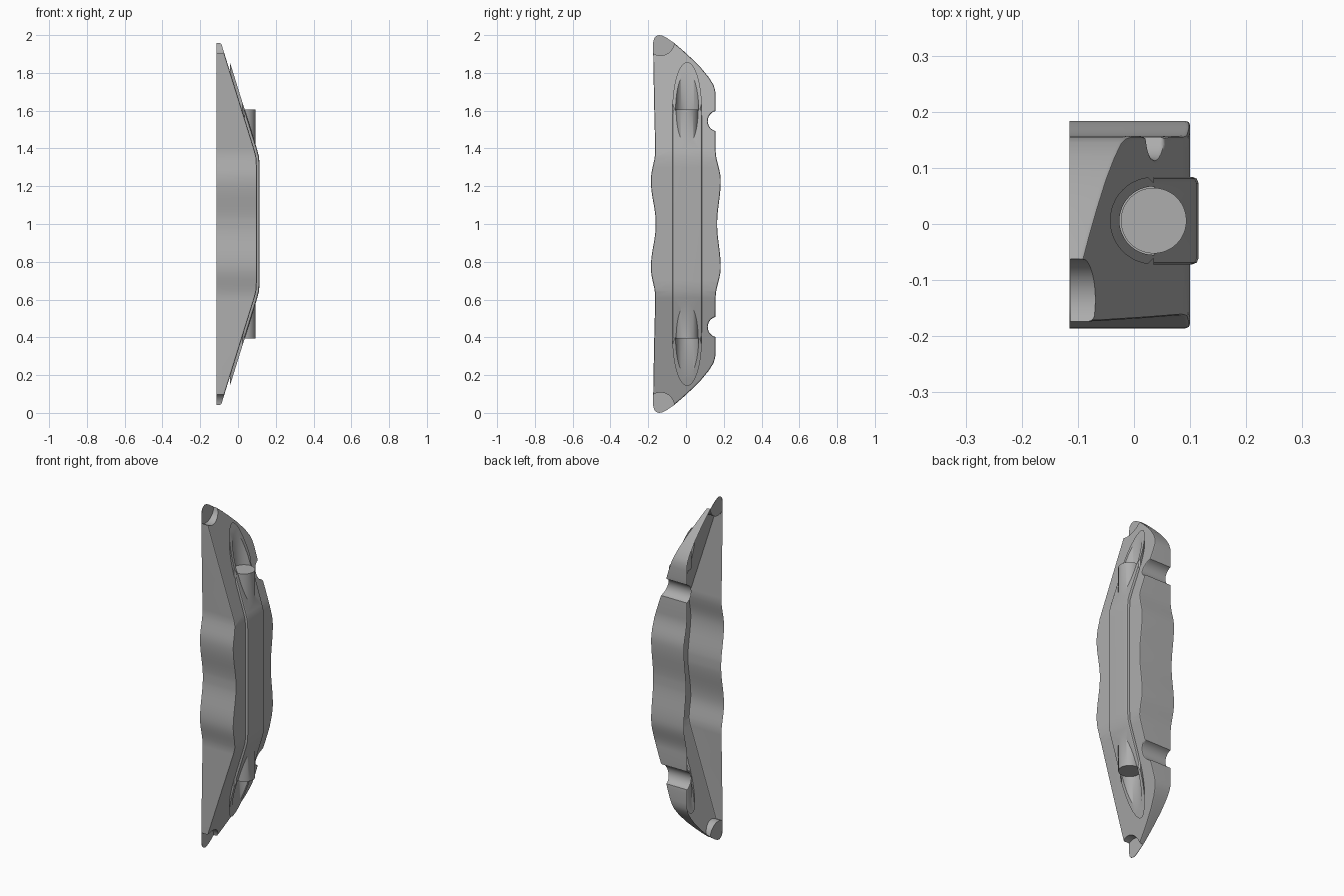
import bpy, bmesh, math

if "Cube" in bpy.data.objects:
    bpy.data.objects.remove(bpy.data.objects["Cube"])

grey = bpy.data.materials.new("plain_grey")
grey.diffuse_color = (0.42, 0.42, 0.42, 1)
grey.use_nodes = True
grey.node_tree.nodes["Principled BSDF"].inputs["Base Color"].default_value = grey.diffuse_color
CY = 0.006          # centre line of the raised rib and pins
BACK = -0.115


def prism(name, pts, axis, lo, hi):
    """Extrude a closed 2D outline along one axis."""
    place = {"x": lambda p, h: (h, p[0], p[1]),
             "y": lambda p, h: (p[0], h, p[1]),
             "z": lambda p, h: (p[0], p[1], h)}[axis]
    bm = bmesh.new()
    a = [bm.verts.new(place(p, lo)) for p in pts]
    b = [bm.verts.new(place(p, hi)) for p in pts]
    bm.faces.new(a)
    bm.faces.new(b)
    n = len(pts)
    for i in range(n):
        j = (i + 1) % n
        bm.faces.new((a[i], a[j], b[j], b[i]))
    bmesh.ops.recalc_face_normals(bm, faces=bm.faces)
    me = bpy.data.meshes.new(name)
    bm.to_mesh(me)
    bm.free()
    me.materials.append(grey)
    ob = bpy.data.objects.new(name, me)
    bpy.context.collection.objects.link(ob)
    return ob


def boolean(ob, tool, op):
    m = ob.modifiers.new("bool", "BOOLEAN")
    m.operation, m.solver, m.object = op, "EXACT", tool
    bpy.context.view_layer.objects.active = ob
    bpy.ops.object.modifier_apply(modifier=m.name)
    bpy.data.objects.remove(tool)


def round_front(ob, width, segs):
    """Soften the edges between the front faces and the side walls."""
    bm = bmesh.new()
    bm.from_mesh(ob.data)
    edges = []
    for e in bm.edges:
        if len(e.link_faces) == 2:
            n = sorted(f.normal.x for f in e.link_faces)
            if n[1] > 0.5 and abs(n[0]) < 0.05:
                edges.append(e)
    bmesh.ops.bevel(bm, geom=edges, offset=width, segments=segs, profile=0.5,
                    affect="EDGES", clamp_overlap=False)
    bm.to_mesh(ob.data)
    bm.free()


def circle(cx, cy, r, n=48):
    return [(cx + r * math.cos(2 * math.pi * i / n),
             cy + r * math.sin(2 * math.pi * i / n)) for i in range(n)]


def mirror_z(half):
    return half + [(a, 2 - b) for a, b in reversed(half)]


def slope_profile(off):
    """Front silhouette: flat middle with sloping ends."""
    half = [(0.1 + off, 1.30), (0.0965 + off, 1.355), (0.087 + off, 1.392),
            (-0.125 + off, 2.072), (-0.3, 2.072)]
    return mirror_z(half)


def wave(z, valley, peak, base):
    """Finger swell: valley at the middle, peak at 1.23, base beyond 1.38."""
    def ease(t):
        return 0.5 - 0.5 * math.cos(math.pi * min(max(t, 0), 1))
    if z < 1.23:
        return valley + (peak - valley) * ease((z - 1.0) / 0.23)
    return peak + (base - peak) * ease((z - 1.23) / 0.16)


# side outline, upper half, going up the back edge and down the front edge
zs = [1.0 + 0.02 * i for i in range(1, 21)]
half = [(wave(z, 0.165, 0.184, 0.157), z) for z in zs + [1.45]]
for i in range(13):
    a = math.radians(-106 - i * (148 / 12))
    half.append((0.17 + 0.055 * math.cos(a), 1.545 + 0.055 * math.sin(a)))
half += [(0.157, 1.62), (0.157, 1.68), (0.154, 1.71), (0.145, 1.738), (0.12, 1.777),
         (0.08, 1.826), (0.03, 1.876), (-0.02, 1.922), (-0.065, 1.96), (-0.1, 1.984),
         (-0.125, 1.997), (-0.143, 2.0), (-0.158, 1.995), (-0.169, 1.982),
         (-0.174, 1.96), (-0.173, 1.85), (-0.168, 1.6)]
half += [(wave(z, -0.16, -0.186, -0.163), z) for z in reversed(zs)]

# main body
body = prism("shell_body", mirror_z(half), "x", BACK, 0.2)
boolean(body, prism("slope_tool", slope_profile(0), "y", -0.5, 0.5), "INTERSECT")
round_front(body, 0.008, 2)

# raised rib with rounded ends
d = [(0.035 + 0.078 * math.cos(math.radians(90 + i * 7.5)),
      CY + 0.078 * math.sin(math.radians(90 + i * 7.5))) for i in range(25)]
rib = prism("rib", d + [(0.3, CY - 0.078), (0.3, CY + 0.078)], "z", 0.1, 1.9)
boolean(rib, prism("rib_tool", slope_profile(0.015), "y", -0.5, 0.5), "INTERSECT")
round_front(rib, 0.011, 2)
boolean(body, rib, "UNION")

# recesses, pins and tip notches at both ends
for top in (True, False):
    def span(a, b):
        return (a, b) if top else (2 - b, 2 - a)
    boolean(body, prism("recess", circle(0.035, CY, 0.061), "z", *span(1.602, 2.2)),
            "DIFFERENCE")
    boolean(body, prism("pin", circle(0.035, CY, 0.0585), "z", *span(1.30, 1.606)),
            "UNION")
    boolean(body, prism("notch", circle(-0.135, 1.965 if top else 0.035, 0.073), "x",
                        BACK + 0.002, 0.3), "DIFFERENCE")

# the shell is open at the back
bm = bmesh.new()
bm.from_mesh(body.data)
back = [f for f in bm.faces
        if f.normal.x < -0.99 and f.calc_center_median().x < BACK + 0.0005]
bmesh.ops.delete(bm, geom=back, context="FACES")
bm.to_mesh(body.data)
bm.free()

# smooth shading with crisp edges
bpy.ops.object.select_all(action="DESELECT")
body.select_set(True)
bpy.context.view_layer.objects.active = body
bpy.ops.object.shade_smooth_by_angle(angle=math.radians(35))
wn = body.modifiers.new("weighted", "WEIGHTED_NORMAL")
wn.keep_sharp = True
